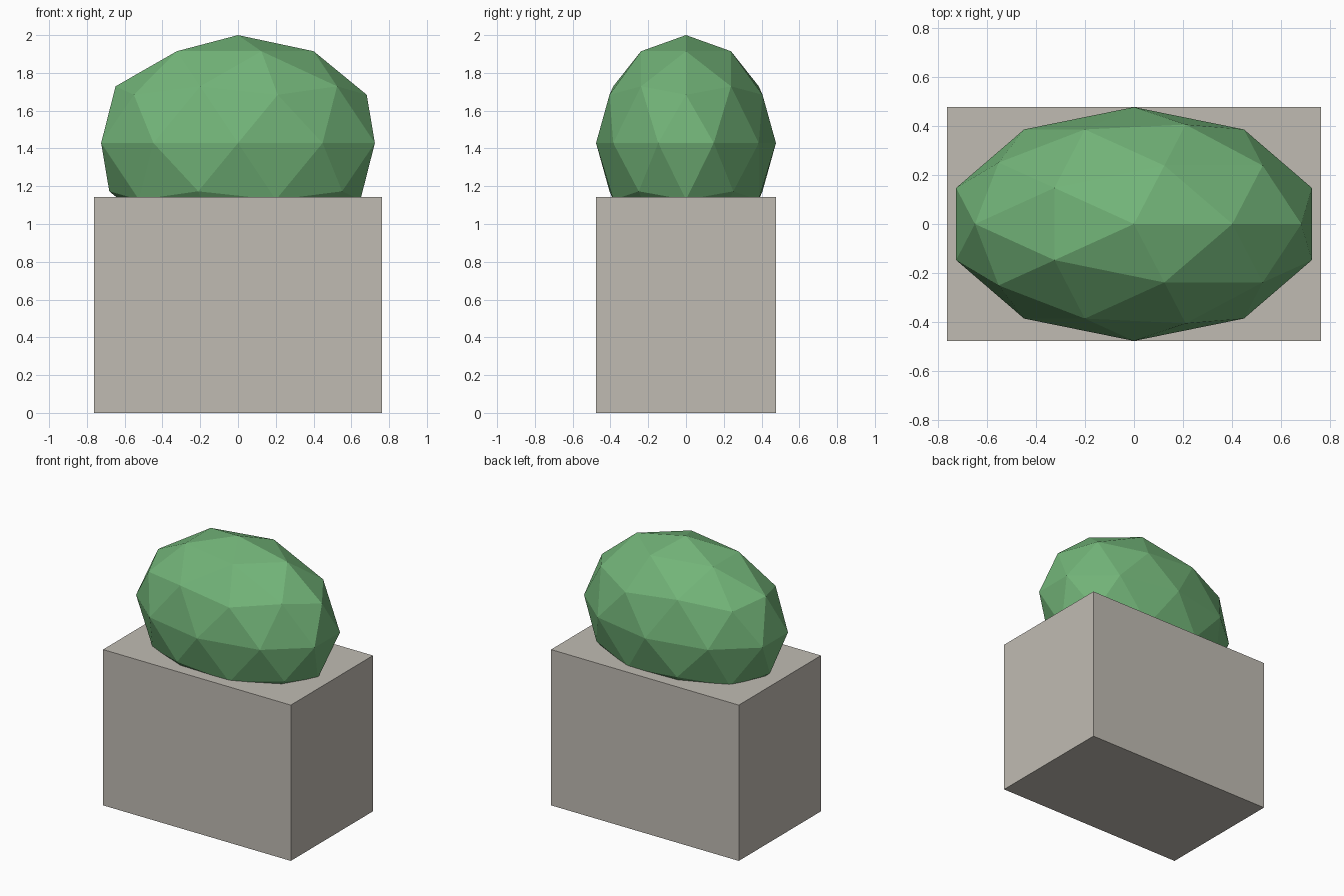
import bpy

if "Cube" in bpy.data.objects:
    bpy.data.objects.remove(bpy.data.objects["Cube"])

UNIT = 4 / 7  # vertical radius of the bush, half the block height


def material(name, rgb):
    mat = bpy.data.materials.new(name)
    mat.diffuse_color = (*rgb, 1)
    mat.use_nodes = True
    mat.node_tree.nodes["Principled BSDF"].inputs["Base Color"].default_value = mat.diffuse_color
    return mat


def finish(name, scale, mat):
    # name, scale and colour the newly added primitive
    obj = bpy.context.object
    obj.name = name
    obj.scale = scale
    bpy.ops.object.transform_apply(location=False, rotation=False, scale=True)
    obj.data.materials.append(mat)
    return obj


stone = material("warm grey stone", (0.53, 0.50, 0.45))
leaf = material("leaf green", (0.17, 0.46, 0.19))

# planter block
bpy.ops.mesh.primitive_cube_add(size=2, location=(0, 0, UNIT))
finish("planter_block", (UNIT * 4 / 3, UNIT * 5 / 6, UNIT), stone)

# faceted bush, its underside sunk into the block
bpy.ops.mesh.primitive_ico_sphere_add(subdivisions=2, radius=1,
                                      location=(0, 0, 2.5 * UNIT))
finish("bush", (UNIT * 4 / 3, UNIT * 5 / 6, UNIT), leaf)
